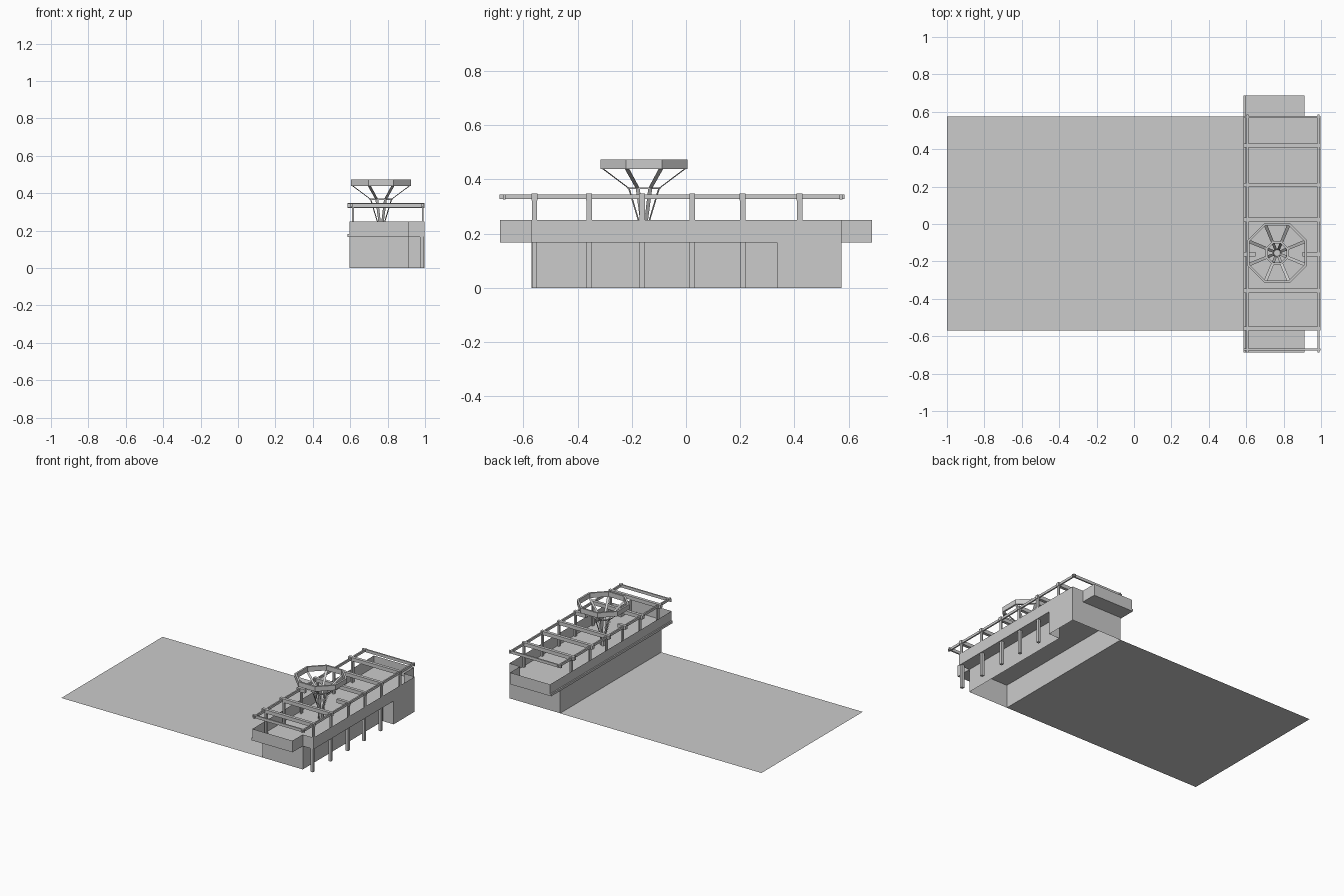
import bpy, math
from mathutils import Vector

if "Cube" in bpy.data.objects:
    bpy.data.objects.remove(bpy.data.objects["Cube"])


def mesh(name, verts, faces):
    me = bpy.data.meshes.new(name)
    me.from_pydata(verts, [], faces)
    ob = bpy.data.objects.new(name, me)
    bpy.context.collection.objects.link(ob)
    return ob


def box(name, x, y, z):
    v = [(a, b, c) for a in x for b in y for c in z]
    return mesh(name, v, [(0, 1, 3, 2), (4, 6, 7, 5), (0, 4, 5, 1),
                          (2, 3, 7, 6), (0, 2, 6, 4), (1, 5, 7, 3)])


def curtain(name, path, z0, z1):
    """Thin upright wall following a closed plan outline."""
    n = len(path)
    v = [(x, y, z0) for x, y in path] + [(x, y, z1) for x, y in path]
    return mesh(name, v, [(i, (i + 1) % n, (i + 1) % n + n, i + n) for i in range(n)])


def sheet(name, path, z):
    return mesh(name, [(x, y, z) for x, y in path], [tuple(range(len(path)))])


# Ground sheet in front of the building
sheet("ground_plane", [(-1, -.57), (.595, -.57), (.595, .575), (-1, .575)], 0)

# Ground floor walls with a recessed arcade on the right, open underneath
curtain("ground_floor_walls", [(.595, -.57), (.912, -.57), (.912, .335),
                               (.998, .335), (.998, .573), (.595, .573)], 0, .167)

# Raised deck with narrower end terraces, parapet and lip
outline = [(.595, -.687), (.912, -.687), (.912, -.57), (.998, -.57),
           (.998, .573), (.912, .573), (.912, .687), (.595, .687)]
sheet("deck", outline, .167)
curtain("parapet", outline, .167, .25)
box("deck_lip", (.586, .595), (-.687, .687), (.167, .183))

# Arcade columns
bays = [-.559, -.357, -.162, .023, .209, .419]
for y in bays[:5]:
    box("arcade_column", (.972, .992), (y - .01, y + .01), (0, .167))

# Pergola posts, cross beams and rails
for y in bays:
    for x in (.615, .988):
        box("pergola_post", (x - .005, x + .005), (y - .01, y + .01), (.167, .328))
    spans = [(.586, .65), (.9, .998)] if y == -.162 else [(.586, .998)]
    for s in spans:
        box("pergola_beam", s, (y - .011, y + .011), (.322, .348))
for y in (-.67, .572):
    box("pergola_end_beam", (.586, .998), (y - .005, y + .005), (.325, .345))
for x in (.606, .986):
    box("pergola_rail", (x - .005, x + .005), (-.688, .585), (.327, .344))

# Octagonal tree-like canopy
CX, CY = .765, -.155


def octagon_ring(name, r_out, r_in, z0, z1):
    prof = [(r_out, z0), (r_out, z1), (r_in, z1), (r_in, z0)]
    v, f = [], []
    for i in range(8):
        a = math.radians(22.5 + 45 * i)
        v += [(CX + r * math.cos(a), CY + r * math.sin(a), z) for r, z in prof]
        for k in range(4):
            j, m = ((i + 1) % 8) * 4, (k + 1) % 4
            f.append((i * 4 + k, j + k, j + m, i * 4 + m))
    return mesh(name, v, f)


octagon_ring("canopy_rim", .174, .160, .438, .473)
octagon_ring("canopy_collar", .066, .054, .364, .371)

# Flat ribs: narrow trunk flaring out to the rim
rib = [(.017, .167, .007), (.022, .25, .007), (.060, .367, .008), (.168, .442, .009)]
for i in range(8):
    a = math.radians(22.5 + 45 * i)
    d = Vector((math.cos(a), math.sin(a), 0))
    t = Vector((-d.y, d.x, 0))
    v = []
    for r, z, w in rib:
        p = Vector((CX, CY, z)) + d * r
        v += [p - t * w, p + t * w]
    mesh("canopy_rib", v, [(2 * k, 2 * k + 1, 2 * k + 3, 2 * k + 2) for k in range(3)])
